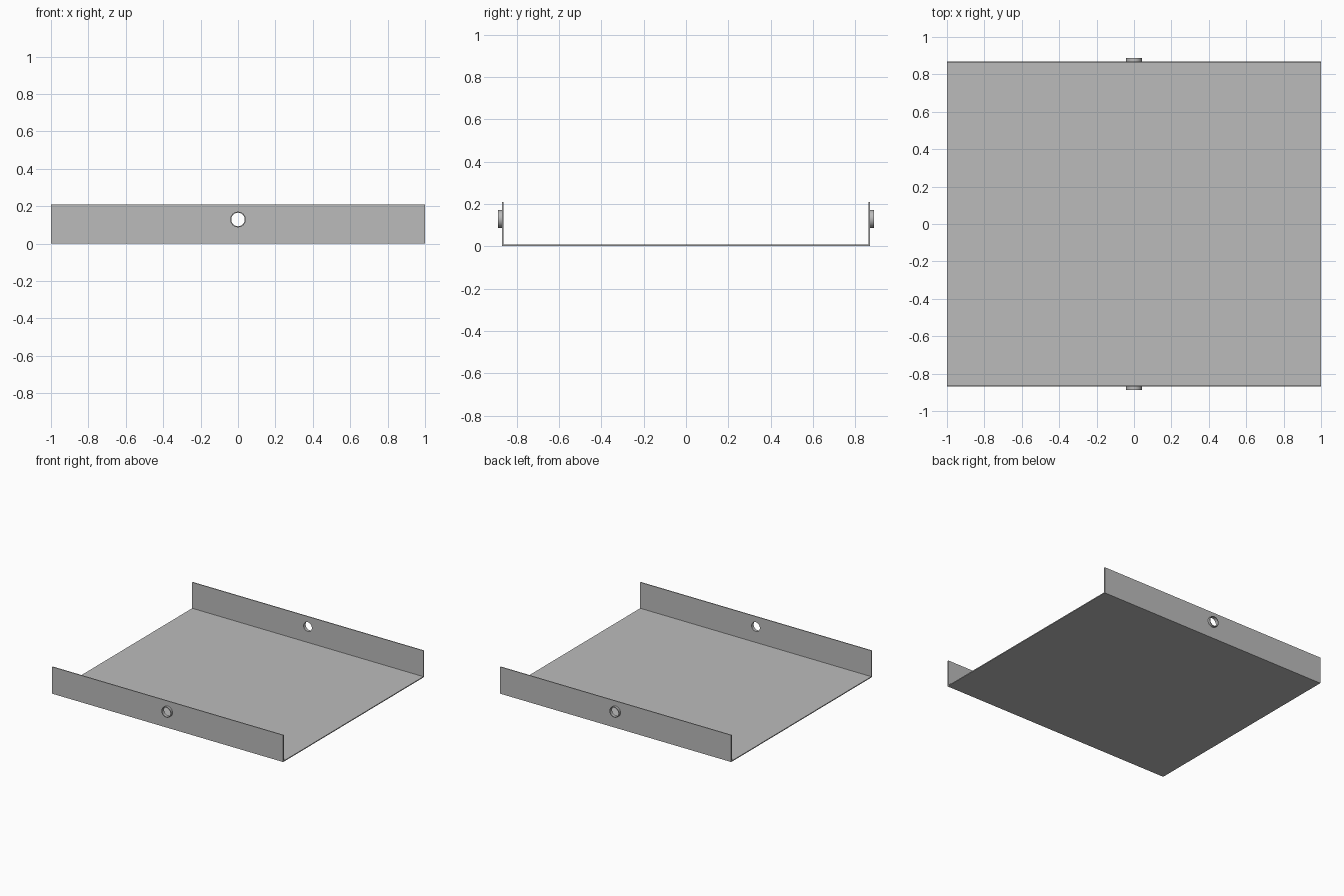
import bpy
import bmesh
from math import radians, cos, sin, tau

cube = bpy.data.objects.get("Cube")
if cube:
    bpy.data.objects.remove(cube, do_unlink=True)

LENGTH, HALF_DEPTH, HEIGHT, SHEET = 2.0, 0.869, 0.21, 0.007
HOLE_Z, HOLE_R, COLLAR_R, COLLAR_OUT = 0.129, 0.036, 0.042, 0.018
SIDES = 32

steel = bpy.data.materials.new("grey sheet steel")
steel.use_nodes = True
colour = (0.5, 0.5, 0.5, 1)
steel.diffuse_color = colour
steel.node_tree.nodes["Principled BSDF"].inputs["Base Color"].default_value = colour


def finish(name, bm):
    bmesh.ops.recalc_face_normals(bm, faces=bm.faces)
    mesh = bpy.data.meshes.new(name)
    bm.to_mesh(mesh)
    bm.free()
    mesh.materials.append(steel)
    obj = bpy.data.objects.new(name, mesh)
    bpy.context.collection.objects.link(obj)
    return obj


# Folded tray: a U profile swept along x
def make_tray():
    d, t, h = HALF_DEPTH, SHEET, HEIGHT
    half = [(d - t, t), (d - t, h), (d, h), (d, 0)]
    profile = half + [(-y, z) for y, z in reversed(half)]
    bm = bmesh.new()
    face = bm.faces.new([bm.verts.new((-LENGTH / 2, y, z)) for y, z in profile])
    swept = bmesh.ops.extrude_face_region(bm, geom=[face])
    verts = [v for v in swept["geom"] if isinstance(v, bmesh.types.BMVert)]
    bmesh.ops.translate(bm, verts=verts, vec=(LENGTH, 0, 0))
    return finish("folded_tray", bm)


# Collar: a rectangular section turned around the hole axis
def make_collar(name, side):
    inner, outer = HALF_DEPTH - SHEET, HALF_DEPTH + COLLAR_OUT
    section = [(HOLE_R, inner), (HOLE_R, outer), (COLLAR_R, outer), (COLLAR_R, inner)]
    bm = bmesh.new()
    rings = []
    for i in range(SIDES):
        a = tau * i / SIDES
        rings.append([bm.verts.new((r * cos(a), side * y, HOLE_Z + r * sin(a)))
                      for r, y in section])
    for i, ring in enumerate(rings):
        following = rings[(i + 1) % SIDES]
        for j in range(len(section)):
            k = (j + 1) % len(section)
            bm.faces.new((ring[j], ring[k], following[k], following[j]))
    return finish(name, bm)


tray = make_tray()

# Round hole bored through both flanges
bpy.ops.mesh.primitive_cylinder_add(vertices=SIDES, radius=HOLE_R, depth=3,
                                    location=(0, 0, HOLE_Z),
                                    rotation=(radians(90), 0, 0))
cutter = bpy.context.object
cutter.name = "hole_cutter"
cutter.hide_render = True
bore = tray.modifiers.new("bore", 'BOOLEAN')
bore.operation = 'DIFFERENCE'
bore.solver = 'EXACT'
bore.object = cutter
bpy.ops.object.select_all(action='DESELECT')
tray.select_set(True)
bpy.context.view_layer.objects.active = tray
bpy.ops.object.modifier_apply(modifier=bore.name)
bpy.data.objects.remove(cutter, do_unlink=True)

# Front and back collars, round walls shaded smooth
for name, side in (("front_collar", -1), ("back_collar", 1)):
    collar = make_collar(name, side)
    bpy.ops.object.select_all(action='DESELECT')
    collar.select_set(True)
    bpy.context.view_layer.objects.active = collar
    bpy.ops.object.shade_smooth_by_angle(angle=radians(30))
